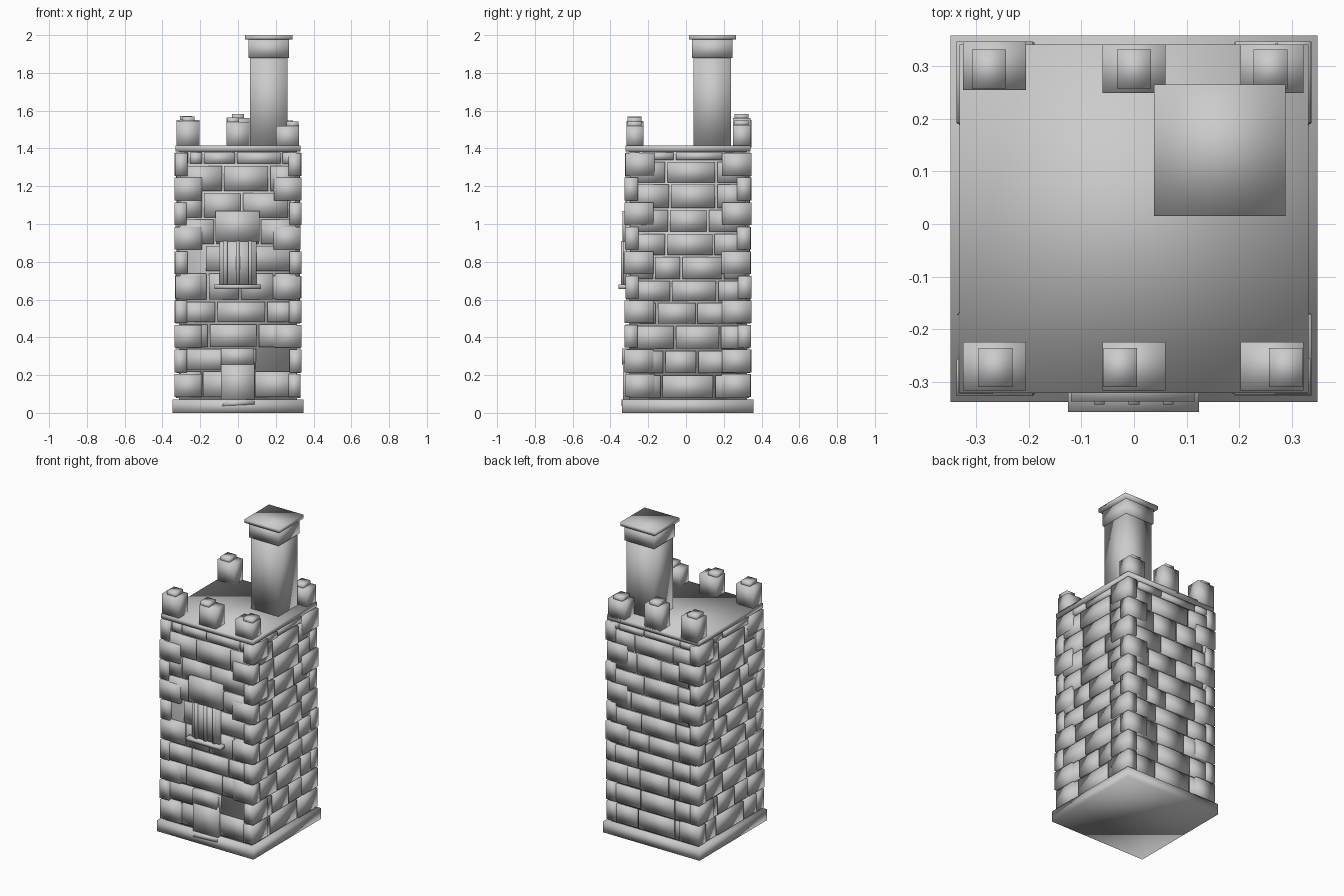
import bpy, bmesh, random
from mathutils import Vector

random.seed(4)
cube = bpy.data.objects.get("Cube")
if cube:
    bpy.data.objects.remove(cube, do_unlink=True)

stone = bpy.data.materials.new("grey_stone")
stone.use_nodes = True
GREY = (0.6, 0.6, 0.6, 1)
stone.diffuse_color = GREY
stone.node_tree.nodes["Principled BSDF"].inputs["Base Color"].default_value = GREY

MID_Y = 0.01      # centre of the tower in y
CORE = 0.312      # half width of the inner wall


def make(name, boxes):
    """One soft-shaded object from a list of (low corner, high corner)."""
    bm = bmesh.new()
    for a, b in boxes:
        a, b = Vector(a), Vector(b)
        mid, size = (a + b) / 2, b - a
        verts = bmesh.ops.create_cube(bm, size=1)["verts"]
        for v in verts:
            v.co = Vector([mid[i] + v.co[i] * abs(size[i]) for i in range(3)])
    for f in bm.faces:
        f.smooth = True
    mesh = bpy.data.meshes.new(name)
    bm.to_mesh(mesh)
    bm.free()
    mesh.materials.append(stone)
    ob = bpy.data.objects.new(name, mesh)
    bpy.context.collection.objects.link(ob)
    return ob


def slab(name, half, z0, z1):
    return make(name, [((-half, MID_Y - half, z0), (half, MID_Y + half, z1))])


# Main body
slab("foundation", 0.348, 0, 0.07)
slab("tower_core", CORE, 0.05, 1.4)
slab("roof_slab", 0.331, 1.385, 1.415)

# Brick walls: each course lists its joints along the wall
front_levels = [0.085, 0.23, 0.35, 0.48, 0.6, 0.75, 0.895, 1.035, 1.175, 1.32, 1.39]
front_joints = [
    [-.19, .085], [.1], [-.155, .105], [-.115, .15], [-.16, .01, .19], [-.175],
    [-.12, .115], [-.185, .02, .27], [-.08, .165], [-.26, -.185, -.01, .23]]
side_levels = [0.08, 0.21, 0.34, 0.473, 0.593, 0.71, 0.837, 0.96, 1.085, 1.22, 1.34, 1.39]
side_joints = [
    [-.14, .14], [-.125, .05, .25], [-.07, .17], [-.165, .045, .25], [-.09, .155],
    [-.18, -.035, .185], [-.115, .135], [-.1, .105], [-.095, .15], [-.115, .15],
    [-.25, -.07, .19]]


def wall(name, along, out, levels, joints, missing=()):
    along, out, mid = Vector(along), Vector(out), Vector((0, MID_Y, 0))
    boxes = []
    for row, cuts in enumerate(joints):
        ends = [-CORE] + cuts + [CORE]
        for i, (u0, u1) in enumerate(zip(ends, ends[1:])):
            if (row, i) in missing:
                continue
            depth = random.uniform(0.323, 0.331)
            gap = 0.006
            lo = mid + along * (u0 + gap) + out * 0.28 + Vector((0, 0, levels[row]))
            hi = mid + along * (u1 - gap) + out * depth
            hi.z = levels[row + 1] - 2 * gap
            boxes.append((lo, hi))
    make(name, boxes)


wall("front_bricks", (1, 0, 0), (0, -1, 0), front_levels, front_joints, {(1, 1), (5, 0)})
wall("left_bricks", (0, 1, 0), (1, 0, 0), side_levels, side_joints)
wall("right_bricks", (0, -1, 0), (-1, 0, 0), side_levels, side_joints)
wall("back_bricks", (-1, 0, 0), (0, 1, 0), side_levels, side_joints[-2::-1] + side_joints[-1:])

# Corner stones alternate their long side
for sx, x_name in ((-1, "right"), (1, "left")):
    for sy, y_name in ((-1, "front"), (1, "back")):
        boxes = []
        for i in range(10):
            z = 0.085 + i * 0.13
            long_x = i % 2 == 0 and not (sx > 0 and i == 0)
            lx, ly = (0.145, 0.07) if long_x else (0.065, 0.155)
            r = random.uniform(0.331, 0.337)
            boxes.append(((sx * r, MID_Y + sy * r, z),
                          (sx * (r - lx), MID_Y + sy * (r - ly), z + 0.12)))
        make(f"{y_name}_{x_name}_corner_stones", boxes)

# Battlements: block position, cap position, block top
for name, x, y, cap_x, cap_y, top in (
        ("front_right", -.265, -.27, -.263, -.272, 1.545),
        ("front_middle", 0, -.27, -.026, -.272, 1.54),
        ("front_left", .262, -.27, .288, -.272, 1.52),
        ("back_right", -.265, .3, -.275, .294, 1.55),
        ("back_middle", 0, .295, 0, .294, 1.56),
        ("back_left", .262, .295, .259, .294, 1.525)):
    make(name + "_battlement", [((x - .06, y - .046, 1.405), (x + .06, y + .046, top))])
    make(name + "_cap", [((cap_x - .032, cap_y - .037, top - .01),
                          (cap_x + .032, cap_y + .037, top + .023))])

# Chimney
for name, half, z0, z1 in (("chimney_shaft", .099, 1.4, 1.9),
                           ("chimney_collar", .107, 1.88, 1.978),
                           ("chimney_cap", .125, 1.976, 2)):
    make(name, [((.163 - half, .14 - half, z0), (.163 + half, .14 + half, z1))])

# Barred window
make("window_panel", [((-.098, -.332, .675), (.098, -.29, .91))])
make("window_bars", [((x - .01, -.343, .675), (x + .01, -.32, .91)) for x in (-.066, 0, .065)])
make("window_lintel", [((-.12, -.337, .908), (.115, -.29, 1.07))])
make("window_sill", [((-.125, -.357, .657), (.123, -.29, .68))])

# Doorway with a crooked step
make("door", [((-.09, -.334, .05), (.088, -.29, .265))])
make("door_lintel", [((-.09, -.339, .255), (.083, -.29, .342))])
step = make("door_step", [((-.085, -.342, .045), (.088, -.3, .072))])
for v in step.data.vertices:
    if v.co.x < 0:
        v.co.z -= 0.008
        if v.co.z > 0.05:
            v.co.x += 0.02
